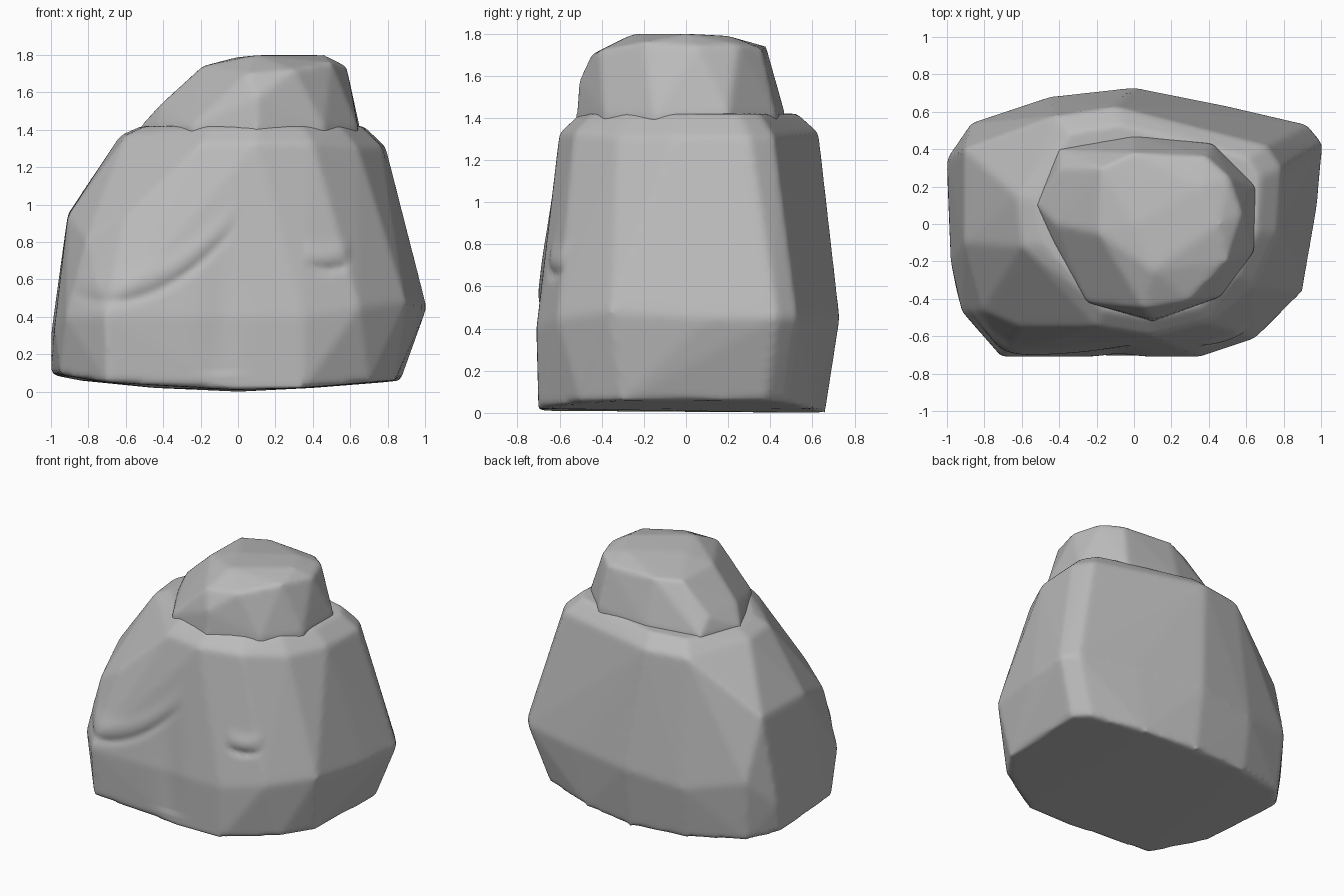
import bpy
import bmesh
import math

default_cube = bpy.data.objects.get("Cube")
if default_cube:
    bpy.data.objects.remove(default_cube, do_unlink=True)

# Single stone colour
stone = bpy.data.materials.new("grey_stone")
stone.use_nodes = True
stone_colour = (0.5, 0.5, 0.5, 1)
stone.diffuse_color = stone_colour
shader = stone.node_tree.nodes["Principled BSDF"]
shader.inputs["Base Color"].default_value = stone_colour
shader.inputs["Roughness"].default_value = 0.8


def apply_modifier(stone_object, kind, **settings):
    modifier = stone_object.modifiers.new(kind.title(), kind)
    for setting, value in settings.items():
        setattr(modifier, setting, value)
    bpy.ops.object.modifier_apply(modifier=modifier.name)


def hewn_stone(name, corners, softness):
    """Wrap the corner points in a faceted hull and wear its edges round."""
    mesh = bpy.data.meshes.new(name)
    hull = bmesh.new()
    for corner in corners:
        hull.verts.new(corner)
    result = bmesh.ops.convex_hull(hull, input=hull.verts)
    unused = set(result["geom_interior"]) | set(result["geom_unused"])
    loose = [item for item in unused if isinstance(item, bmesh.types.BMVert)]
    bmesh.ops.delete(hull, geom=loose, context="VERTS")
    bmesh.ops.recalc_face_normals(hull, faces=hull.faces)
    hull.to_mesh(mesh)
    hull.free()
    mesh.materials.append(stone)
    stone_object = bpy.data.objects.new(name, mesh)
    bpy.context.collection.objects.link(stone_object)
    bpy.ops.object.select_all(action="DESELECT")
    stone_object.select_set(True)
    bpy.context.view_layer.objects.active = stone_object
    apply_modifier(stone_object, "REMESH", mode="VOXEL", voxel_size=0.02)
    apply_modifier(stone_object, "SMOOTH", factor=0.5, iterations=softness)
    bpy.ops.object.shade_smooth()
    return stone_object


# Body: foot, belly, sloping left flank and shoulder
foot = [
    (-.95, -.35, .09), (-.7, -.69, .05), (0, -.7, .01), (.35, -.7, .02),
    (.7, -.5, .05), (.84, -.3, .06), (.87, .38, .06), (.78, .48, .05),
    (.4, .6, .02), (0, .66, 0), (-.45, .62, .02), (-.85, .5, .06), (-1, .3, .09),
]
belly = [
    (-.71, -.71, .4), (-.92, -.47, .4), (-.98, -.2, .35), (-1, .35, .3),
    (-.87, .54, .5), (-.45, .68, .4), (0, .73, .45), (.5, .63, .45),
    (.93, .53, .45), (1.01, .43, .45), (.98, .1, .45), (.9, -.36, .48),
    (.65, -.61, .45), (.35, -.71, .4), (0, -.7, .3),
]
flank = [(-.91, -.1, .94), (-.91, .4, .95), (-.81, -.46, .82), (-.6, -.55, .95)]
shoulder = [
    (.79, .3, 1.31), (.77, -.05, 1.31), (.64, -.33, 1.31), (.4, -.53, 1.33),
    (.1, -.6, 1.33), (-.2, -.55, 1.33), (-.6, -.12, 1.37), (-.63, .15, 1.37),
    (-.42, .58, 1.33), (-.1, .63, 1.33), (.71, .42, 1.31),
]
ledge = [(x * .84 + .01, y * .84, 1.42) for x, y, z in shoulder]
body = hewn_stone("boulder_body", foot + belly + flank + shoulder + ledge, 6)


# Worn creases on the front face
def crease_step(height, width):
    """Overhanging lip above a crease and a shallow groove under it."""
    lip = math.exp(-((height - width) / width) ** 2)
    groove = math.exp(-((height + width / 2) / width * 2) ** 2)
    return groove - lip


for vertex in body.data.vertices:
    x, y, z = vertex.co
    if y > -.3 or z < .1:
        continue
    bend = .85 if x > -.7 else 1.5
    long_crease = z - .51 - bend * (x + .7) ** 2
    fade = max(0, 1 - ((x + .45) / .45) ** 4)
    vertex.co.y += .012 * fade * crease_step(long_crease, .06)
    short_crease = z - .68 - 2 * (x - .48) ** 2
    fade = max(0, 1 - ((x - .48) / .13) ** 2)
    vertex.co.y += .015 * fade * crease_step(short_crease, .05)
    # Shallow upright hollow between the creases
    hollow = math.exp(-((x + .08) / .1) ** 2 - ((z - .4) / .35) ** 2)
    vertex.co.y += .015 * hollow

# Cap: smaller block with a slanted left side and a nearly flat crown
cap_base = [
    (-.52, .1), (-.4, .4), (0, .47), (.42, .43), (.65, .2), (.64, -.15),
    (.46, -.39), (.1, -.52), (-.25, -.42), (-.43, -.1),
]
cap_sides = [
    (.1, -.51, 1.57), (.05, -.45, 1.7), (.3, -.41, 1.72), (.5, -.2, 1.76),
    (.58, .05, 1.74), (.51, .25, 1.75), (.39, .36, 1.73), (0, .38, 1.74),
    (-.18, .3, 1.74), (-.4, .3, 1.53), (-.42, 0, 1.53), (-.19, -.05, 1.74),
]
crown = [(0, 0, 1.79), (.46, 0, 1.8), (.1, -.25, 1.8), (.36, .2, 1.79)]
cap_foot = [(x, y, level) for x, y in cap_base for level in (1.3, 1.42)]
cap = hewn_stone("boulder_cap", cap_foot + cap_sides + crown, 5)
